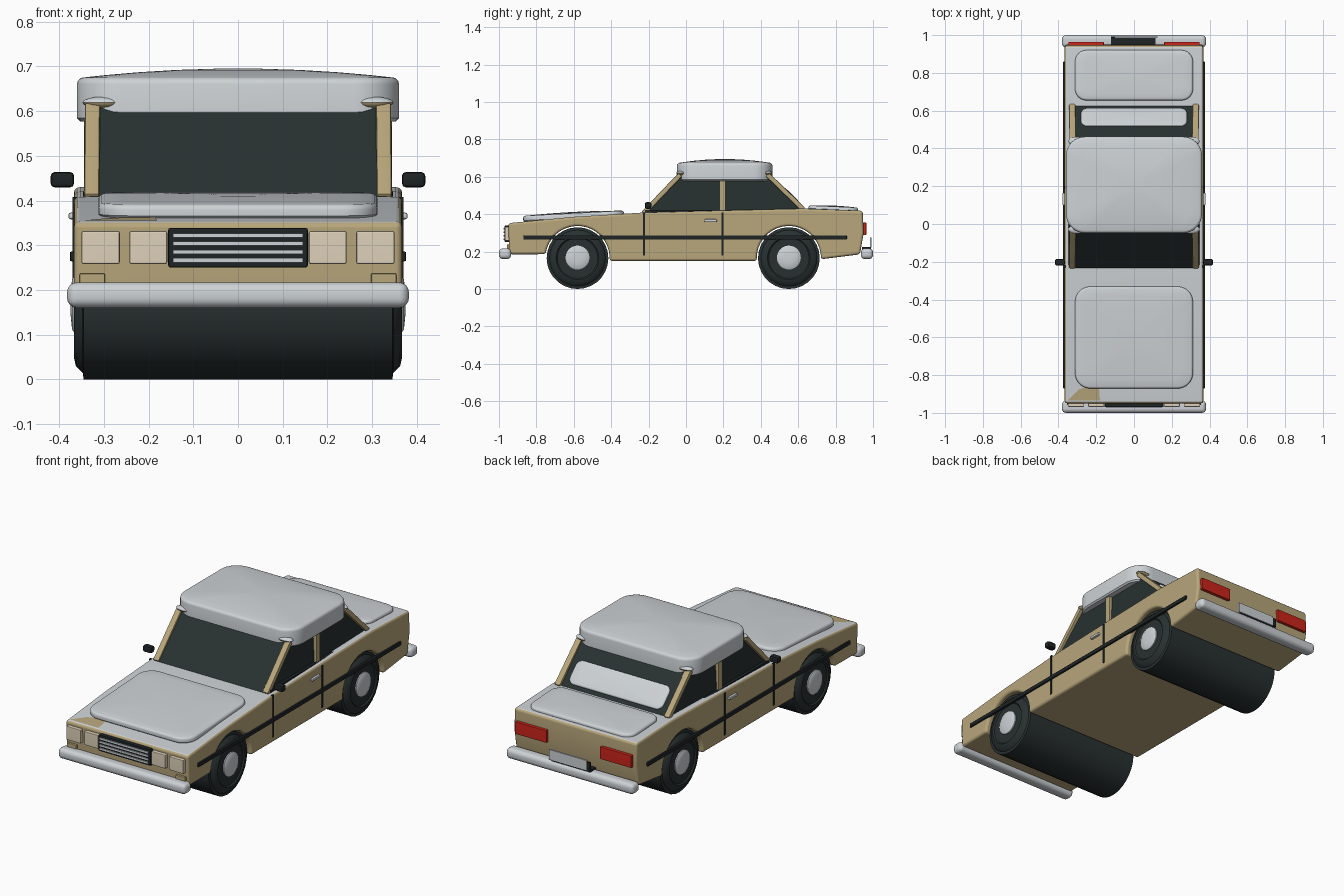
import bpy, bmesh, math
from mathutils import Vector, Matrix

if "Cube" in bpy.data.objects:
    bpy.data.objects.remove(bpy.data.objects["Cube"])


def mat(name, rgb):
    m = bpy.data.materials.new(name)
    m.diffuse_color = (*rgb, 1)
    m.use_nodes = True
    m.node_tree.nodes["Principled BSDF"].inputs["Base Color"].default_value = m.diffuse_color
    return m


TAN = mat("tan paint", (0.48, 0.385, 0.20))
GREY = mat("silver grey", (0.61, 0.645, 0.67))
GLASS = mat("dark glass", (0.021, 0.030, 0.030))
TYRE = mat("tyre rubber", (0.022, 0.030, 0.030))
BLACK = mat("black trim", (0.013, 0.017, 0.018))
LAMP = mat("lamp beige", (0.73, 0.64, 0.49))
RED = mat("red lamp", (0.60, 0.018, 0.010))


def finish(bm, name, *mats, angle=35, weighted=False):
    bmesh.ops.recalc_face_normals(bm, faces=bm.faces)
    me = bpy.data.meshes.new(name)
    bm.to_mesh(me)
    bm.free()
    for m in mats:
        me.materials.append(m)
    for p in me.polygons:
        p.use_smooth = True
    me.set_sharp_from_angle(angle=math.radians(angle))
    ob = bpy.data.objects.new(name, me)
    bpy.context.collection.objects.link(ob)
    if weighted:
        ob.modifiers.new("flat panels", 'WEIGHTED_NORMAL').keep_sharp = True
    return ob


def bevel_sharp(bm, width, segs, angle=30):
    es = [e for e in bm.edges if len(e.link_faces) == 2
          and e.calc_face_angle() > math.radians(angle)]
    bmesh.ops.bevel(bm, geom=es, offset=width, segments=segs, profile=0.5,
                    affect='EDGES', clamp_overlap=True)


def box(name, x, y, z, m, bev=0.0, segs=2):
    bm = bmesh.new()
    bmesh.ops.create_cube(bm, size=1)
    for v in bm.verts:
        v.co = Vector([(a + b) / 2 + c * (b - a) for (a, b), c in zip((x, y, z), v.co)])
    if bev:
        bevel_sharp(bm, bev, segs)
    return finish(bm, name, m, weighted=True)


def beam(name, a, b, w, d, m):
    """Square bar from a to b, w wide in x and d deep."""
    a, b = Vector(a), Vector(b)
    bm = bmesh.new()
    bmesh.ops.create_cube(bm, size=1)
    u = (b - a).normalized()
    n = u.cross(Vector((1, 0, 0))).normalized()
    for v in bm.verts:
        v.co = (a + b) / 2 + Vector((w, 0, 0)) * v.co.x + n * d * v.co.y + (b - a) * v.co.z
    bevel_sharp(bm, 0.006, 2)
    return finish(bm, name, m, weighted=True)


def pad(name, hx, hy, height, dome, corner, m, mtx, edge=0.012):
    """Rounded-rectangle cushion with a softly domed top."""
    def ring(bm, inset, s, z):
        vs = []
        r = corner - inset
        for k, (sx, sy) in enumerate(((1, 1), (-1, 1), (-1, -1), (1, -1))):
            for i in range(9):
                t = math.radians(90 * k + 90 * i / 8)
                vs.append(bm.verts.new((s * (sx * (hx - corner) + r * math.cos(t)),
                                        s * (sy * (hy - corner) + r * math.sin(t)), z)))
        return vs
    bm = bmesh.new()
    layers = [(edge * 0.5, 1, 0), (0, 1, edge * 0.5)]
    layers += [(edge * (1 - math.cos(a)), 1, height - edge + edge * math.sin(a))
               for a in (0, 0.5, 1.05, 1.5)]
    layers += [(edge, s, height + dome * (1 - s * s)) for s in (0.85, 0.65, 0.4, 0.15)]
    rings = [ring(bm, *l) for l in layers]
    for p, q in zip(rings, rings[1:]):
        for i in range(len(p)):
            j = (i + 1) % len(p)
            bm.faces.new((p[i], p[j], q[j], q[i]))
    bm.faces.new(rings[0])
    bm.faces.new(rings[-1])
    bm.transform(mtx)
    return finish(bm, name, m)


def lathe(name, prof, y, z, m, n=28):
    """Revolve (radius, x) points around an x axis."""
    bm = bmesh.new()
    rings = [[bm.verts.new((x, y + r * math.sin(2 * math.pi * i / n),
                            z - r * math.cos(2 * math.pi * i / n))) for i in range(n)]
             for r, x in prof]
    for p, q in zip(rings, rings[1:]):
        for i in range(n):
            j = (i + 1) % n
            bm.faces.new((p[i], p[j], q[j], q[i]))
    bm.faces.new(rings[0])
    bm.faces.new(rings[-1])
    return finish(bm, name, m)


# Body: side profile with wheel arches, extruded across the width
AXLES, HUB_Z = (-0.58, 0.55), 0.165


def arch(cy, a0, a1):
    return [(cy + 0.172 * math.cos(math.radians(a0 + (a1 - a0) * i / 18)),
             HUB_Z + 0.172 * math.sin(math.radians(a0 + (a1 - a0) * i / 18))) for i in range(19)]


prof = [(-0.95, 0.352), (-0.945, 0.185)] + arch(AXLES[0], 173, -5) + arch(AXLES[1], 185, -2)
prof += [(0.93, 0.185), (0.95, 0.30), (0.945, 0.418), (0.63, 0.43), (0.2, 0.42), (-0.24, 0.408), (-0.6, 0.386)]
bm = bmesh.new()
face = bm.faces.new([bm.verts.new((-0.367, y, z)) for y, z in prof])
ext = bmesh.ops.extrude_face_region(bm, geom=[face])
for v in ext["geom"]:
    if isinstance(v, bmesh.types.BMVert):
        v.co.x = 0.367
bmesh.ops.recalc_face_normals(bm, faces=bm.faces)
bevel_sharp(bm, 0.014, 3)
bm.normal_update()
for f in bm.faces:
    if f.normal.z > 0.75 and f.calc_center_median().z > 0.34:
        f.material_index = 1
finish(bm, "body", TAN, GREY, weighted=True)

# Tan paint patch on the nose corner
bm = bmesh.new()
bm.faces.new([bm.verts.new((x, y, 0.3535 + (y + 0.95) * 0.0971)) for x, y in
              ((-0.35, -0.935), (-0.18, -0.935), (-0.185, -0.87), (-0.24, -0.86), (-0.29, -0.875))])
finish(bm, "nose_patch", TAN)

# Cabin glass block
bm = bmesh.new()
bmesh.ops.create_cube(bm, size=2)
for v in bm.verts:
    top = v.co.z > 0
    y = (-0.025 if top else -0.235) if v.co.y < 0 else (0.435 if top else 0.648)
    v.co = (v.co.x * (0.322 if top else 0.332), y, 0.62 if top else 0.405)
finish(bm, "cabin_glass", GLASS)

# Roof, bonnet, boot lid and rear window panels
T, R = Matrix.Translation, Matrix.Rotation
pad("roof", 0.36, 0.255, 0.098, 0.020, 0.10, GREY, T((0, 0.207, 0.577)), 0.015)
pad("bonnet_panel", 0.312, 0.27, 0.031, 0.007, 0.08, GREY,
    T((0, -0.60, 0.374)) @ R(math.radians(3), 4, 'X'))
pad("boot_panel", 0.312, 0.133, 0.022, 0.005, 0.06, GREY,
    T((0, 0.787, 0.419)) @ R(math.radians(-2.5), 4, 'X'))
pad("rear_window_panel", 0.28, 0.066, 0.012, 0.004, 0.035, GREY,
    T((0, 0.562, 0.490)) @ R(math.radians(-45), 4, 'X'), 0.008)

# Bumpers
box("front_bumper", (-0.382, 0.382), (-1.0, -0.935), (0.16, 0.217), GREY, 0.022, 4)
box("rear_bumper", (-0.382, 0.382), (0.935, 1.0), (0.16, 0.217), GREY, 0.022, 4)

# Wheels: one full-width roller per axle with shaped ends and hubcaps
half = [(0.165, 0.345), (0.150, 0.347), (0.136, 0.362), (0.115, 0.367), (0.108, 0.360), (0.07, 0.360)]
for y, n in zip(AXLES, ("front", "rear")):
    lathe(n + "_wheels", [(r, -x) for r, x in reversed(half)] + half, y, HUB_Z, TYRE)
    for s in (-1, 1):
        lathe(n + "_hubcap", [(0.064, s * 0.355), (0.064, s * 0.366), (0.055, s * 0.371),
                              (0.025, s * 0.374)], y, HUB_Z + 0.003, GREY)

# Parts mirrored left and right
for s in (-1, 1):
    def sx(a, b):
        return tuple(sorted((s * a, s * b)))
    beam("front_pillar", (s * 0.327, -0.228, 0.405), (s * 0.325, -0.03, 0.612), 0.034, 0.026, TAN)
    beam("rear_pillar", (s * 0.327, 0.628, 0.425), (s * 0.325, 0.435, 0.612), 0.034, 0.026, TAN)
    box("middle_pillar", sx(0.31, 0.344), (0.178, 0.212), (0.41, 0.60), TAN, 0.005)
    box("window_sill", sx(0.32, 0.346), (-0.22, 0.62), (0.405, 0.423), BLACK, 0.004)
    # Pillar caps under the roof, tan below and grey above
    for y in (-0.028, 0.438):
        bm = bmesh.new()
        bmesh.ops.create_uvsphere(bm, u_segments=16, v_segments=8, radius=1)
        for f in bm.faces:
            f.material_index = int(f.calc_center_median().z > 0)
        bm.transform(T((s * 0.302, y, 0.619)) @ Matrix.Diagonal((0.046, 0.024, 0.013, 1)))
        finish(bm, "pillar_cap", TAN, GREY)
    # Side strip, door gaps and handle
    box("side_strip", sx(0.36, 0.376), (-0.87, 0.86), (0.264, 0.286), BLACK, 0.004)
    for y in (-0.225, 0.195):
        box("door_gap", sx(0.36, 0.370), (y - 0.006, y + 0.006), (0.18, 0.408), BLACK)
    box("door_handle", sx(0.36, 0.379), (0.098, 0.165), (0.358, 0.373), GREY, 0.005)
    # Mirrors
    box("mirror", sx(0.366, 0.419), (-0.22, -0.185), (0.429, 0.464), BLACK, 0.010)
    # Lamps
    box("inner_headlamp", sx(0.158, 0.243), (-0.968, -0.94), (0.258, 0.332), LAMP, 0.005)
    box("outer_headlamp", sx(0.264, 0.35), (-0.968, -0.94), (0.258, 0.332), LAMP, 0.005)
    box("front_marker", sx(0.297, 0.354), (-0.958, -0.94), (0.205, 0.237), TAN, 0.003)
    box("tail_lamp", sx(0.16, 0.348), (0.94, 0.964), (0.288, 0.355), RED, 0.004)

# Grille with bars
box("grille", (-0.156, 0.156), (-0.970, -0.94), (0.25, 0.339), BLACK, 0.005)
for i in range(4):
    z = 0.266 + i * 0.0185
    box("grille_bar", (-0.145, 0.145), (-0.975, -0.965), (z - 0.004, z + 0.005), GREY)

# Rear number plate standing on a dark shelf, with a dark end stop
box("plate_shelf", (-0.122, 0.115), (0.94, 0.988), (0.195, 0.225), BLACK, 0.003)
box("plate_end", (-0.122, -0.10), (0.984, 0.993), (0.222, 0.268), BLACK)
box("rear_plate", (-0.10, 0.125), (0.984, 0.993), (0.222, 0.275), GREY)
